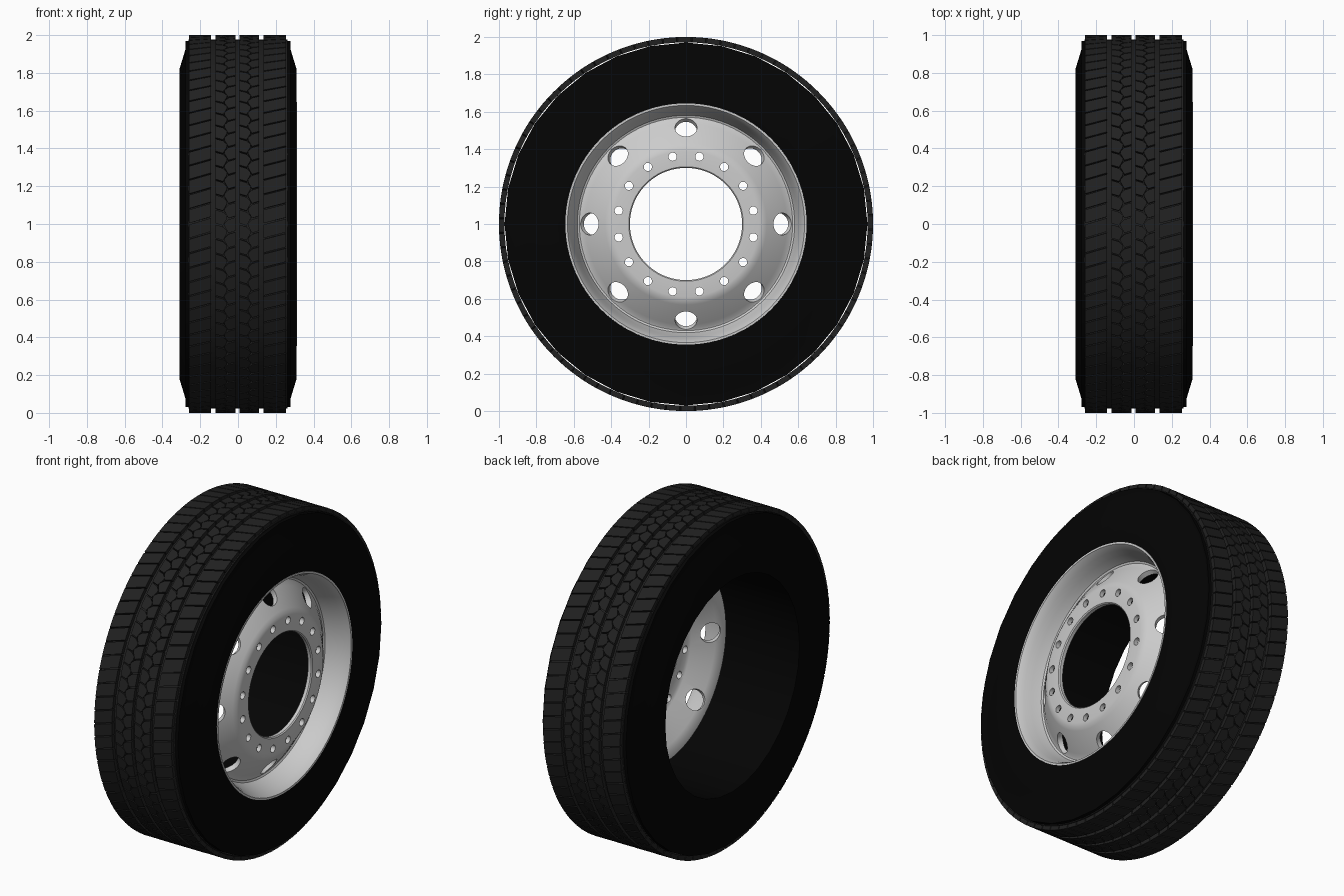
import bpy, bmesh
from math import sin, cos, pi, radians
from mathutils import Matrix, Vector

if "Cube" in bpy.data.objects:
    bpy.data.objects.remove(bpy.data.objects["Cube"])

AXLE = Vector((0, 0, 1))          # wheel axis runs along x through here


def material(name, v):
    m = bpy.data.materials.new(name)
    m.diffuse_color = (v, v, v, 1)
    m.use_nodes = True
    m.node_tree.nodes["Principled BSDF"].inputs["Base Color"].default_value = m.diffuse_color
    return m


def finish(name, bm, mat=None, smooth=True):
    bmesh.ops.recalc_face_normals(bm, faces=bm.faces)
    me = bpy.data.meshes.new(name)
    bm.to_mesh(me)
    bm.free()
    ob = bpy.data.objects.new(name, me)
    bpy.context.collection.objects.link(ob)
    ob.location = AXLE
    if mat:
        me.materials.append(mat)
    if smooth:
        shade(ob)
    return ob


def activate(ob):
    bpy.ops.object.select_all(action='DESELECT')
    ob.select_set(True)
    bpy.context.view_layer.objects.active = ob


def shade(ob):
    activate(ob)
    bpy.ops.object.shade_smooth_by_angle(angle=radians(32))


def polar(x, r, a):
    return (x, r * sin(a), r * cos(a))


def revolve(name, profile, segs, mat=None, smooth=True):
    """Spin a closed (x, radius) profile round the x axis."""
    bm = bmesh.new()
    rings = [[bm.verts.new(polar(x, r, 2 * pi * i / segs)) for x, r in profile]
             for i in range(segs)]
    n = len(profile)
    for i in range(segs):
        a, b = rings[i], rings[(i + 1) % segs]
        for j in range(n):
            k = (j + 1) % n
            bm.faces.new((a[j], a[k], b[k], b[j]))
    return finish(name, bm, mat, smooth)


rubber = material("black_rubber", 0.0012)
tread_rubber = material("tread_rubber", 0.015)

# Tyre carcass: coarse ring with flat sidewalls and sloping shoulders
half = [(0.31, 0.64), (0.31, 0.82), (0.278, 0.925), (0.278, 0.97)]
revolve("tyre_body", half + [(-x, r) for x, r in reversed(half)], 32, rubber)

# Tread base band under the ribs
revolve("tread_base", [(-0.262, 0.971), (0.262, 0.971), (0.262, 0.977), (-0.262, 0.977)],
        96, tread_rubber)

# Tread blocks
COUNT = 80
PITCH = 2 * pi / COUNT
G = 0.045                         # half gap between blocks, in pitches


def block_ring(name, outline, phase=0.0):
    """Repeat one block round the tyre; outline is (x, fraction of pitch)."""
    bm = bmesh.new()
    for i in range(COUNT):
        lo, hi = ([bm.verts.new(polar(x, r, (i + phase + t) * PITCH)) for x, t in outline]
                  for r in (0.974, 1.0))
        bm.faces.new(hi)
        n = len(outline)
        for j in range(n):
            k = (j + 1) % n
            bm.faces.new((lo[j], lo[k], hi[k], hi[j]))
    return finish(name, bm, tread_rubber, False)


def lug(x0, x1, lean):
    """Slanted block of an outer rib."""
    return [(x0, G), (x1, G + lean), (x1, 1 - G + lean), (x0, 1 - G)]


block_ring("outer_rib_left", lug(-0.26, -0.142, 0.45))
block_ring("outer_rib_right", lug(0.134, 0.255, 0.4))


def half_hex(x_edge, x_mid, s):
    """Block with a pointed inner side that interlocks with its neighbour."""
    w = 0.010 * s
    return [(x_edge, G), (x_mid - w, G - 0.15), (x_mid + w, 0.35),
            (x_mid + w, 0.55), (x_mid - w, 1 - G - 0.15), (x_edge, 1 - G)]


for side, x0, x1 in (("left", -0.118, -0.012), ("right", 0.008, 0.112)):
    mid = (x0 + x1) / 2
    block_ring("centre_rib_%s_a" % side, half_hex(x0, mid - 0.004, 1))
    block_ring("centre_rib_%s_b" % side, half_hex(x1, mid + 0.004, -1), 0.5)

# Steel rim: flange, dished lip, cone and flat hub face, with a back skin
rim = revolve("rim", [
    (0.300, 0.648), (0.312, 0.645), (0.312, 0.634), (0.300, 0.626), (0.270, 0.613),
    (0.230, 0.600), (0.195, 0.589), (0.175, 0.581), (0.170, 0.570), (0.175, 0.558),
    (0.192, 0.538), (0.268, 0.432), (0.280, 0.412), (0.284, 0.390),
    (0.284, 0.306), (0.278, 0.300), (0.258, 0.300), (0.258, 0.385), (0.248, 0.402),
    (0.166, 0.520), (0.150, 0.550), (0.146, 0.590), (0.180, 0.606), (0.240, 0.630)],
    96, smooth=False)


# Cutters for 16 bolt holes and 8 round hand holes
def cutter(count, phase, x, r, radius, depth, tilt, segs):
    bm = bmesh.new()
    for i in range(count):
        m = (Matrix.Rotation(2 * pi * (i + phase) / count, 4, 'X')
             @ Matrix.Translation((x, 0, r)) @ Matrix.Rotation(tilt, 4, 'Y'))
        bmesh.ops.create_cone(bm, cap_ends=True, segments=segs, radius1=radius,
                              radius2=radius, depth=depth, matrix=m)
    return finish("hole_cutter", bm, smooth=False)


for c in (cutter(16, 0.5, 0.270, 0.367, 0.022, 0.08, pi / 2, 20),
          cutter(8, 0, 0.197, 0.507, 0.059, 0.08, radians(50), 32)):
    c.hide_render = True
    mod = rim.modifiers.new("holes", 'BOOLEAN')
    mod.operation = 'DIFFERENCE'
    mod.solver = 'EXACT'
    mod.object = c
    activate(rim)
    bpy.ops.object.modifier_apply(modifier=mod.name)
    bpy.data.objects.remove(c)
shade(rim)
